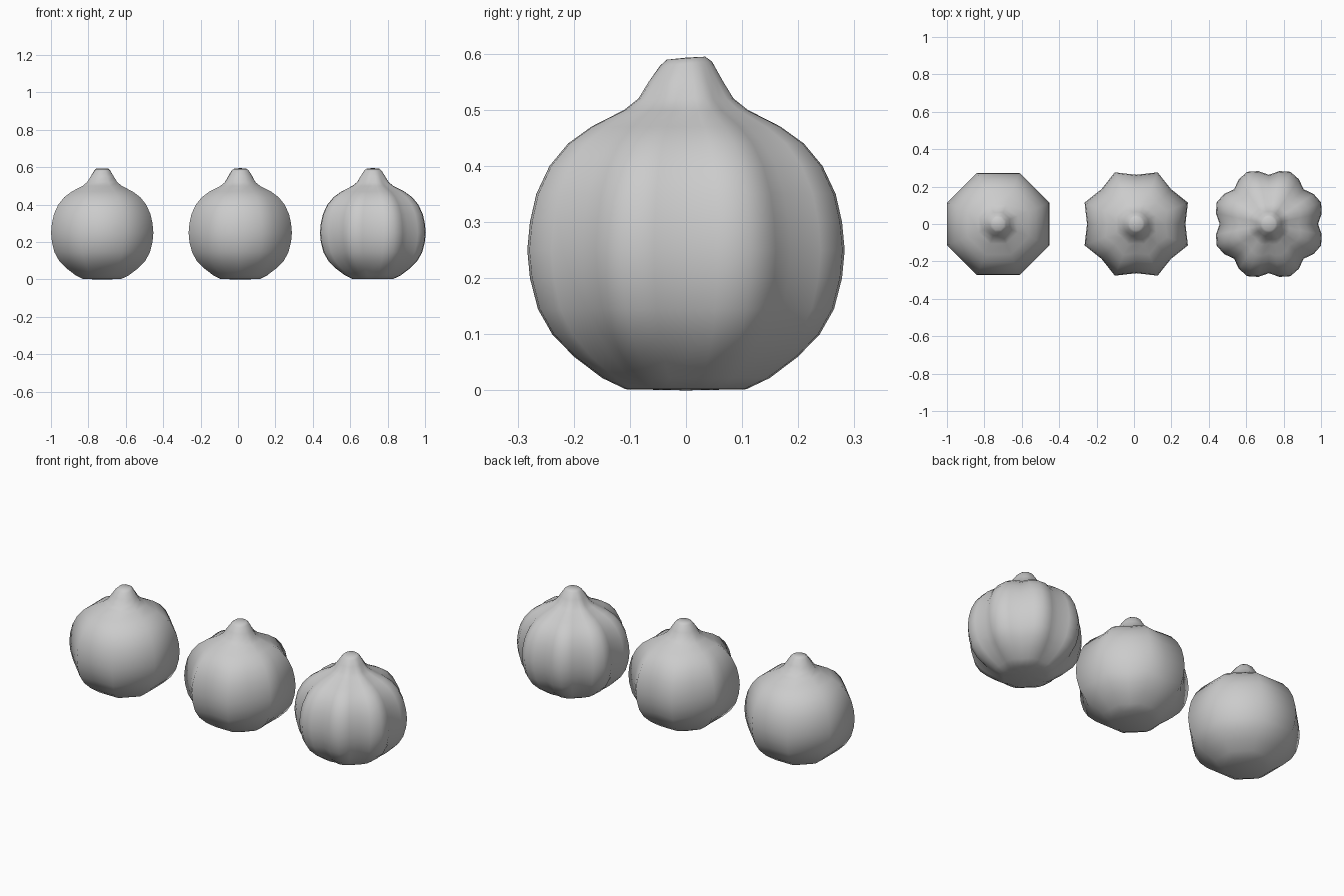
import bpy
import math

cube = bpy.data.objects.get("Cube")
if cube:
    bpy.data.objects.remove(cube, do_unlink=True)

# One pale grey skin for every bulb
skin = bpy.data.materials.new("pale_grey_skin")
skin.use_nodes = True
grey = (0.6, 0.6, 0.6, 1)
skin.diffuse_color = grey
skin.node_tree.nodes["Principled BSDF"].inputs["Base Color"].default_value = grey

# Bulb outline: (ridge radius, height, groove strength)
PROFILE = [
    (0.11, 0.002, 0.3), (0.155, 0.022, 0.6), (0.21, 0.06, 0.9),
    (0.252, 0.10, 1), (0.279, 0.145, 1), (0.294, 0.20, 1),
    (0.299, 0.25, 1), (0.294, 0.30, 1), (0.282, 0.35, 1),
    (0.257, 0.40, 1), (0.222, 0.44, 1), (0.178, 0.47, 1),
    (0.115, 0.50, 0.8), (0.088, 0.52, 0.6), (0.068, 0.55, 0.3),
    (0.046, 0.582, 0), (0.034, 0.592, 0),
]
LOBES = 8


def make_bulb(name, x, scale, grooves, base_height):
    """Loft a lobed bulb; grooves lists the radius loss round one lobe."""
    per_lobe = len(grooves)
    count = LOBES * per_lobe
    verts, faces = [], []
    for radius, z, strength in PROFILE:
        for i in range(count):
            angle = (i / per_lobe + 0.5) * math.tau / LOBES
            r = radius * scale * (1 - strength * grooves[i % per_lobe])
            y = r * math.sin(angle)
            # the tip leans slightly
            tilt = 0.08 * y if z > 0.58 else 0
            verts.append((r * math.cos(angle), y, z + tilt))
    for row in range(len(PROFILE) - 1):
        for i in range(count):
            a, b = row * count + i, row * count + (i + 1) % count
            faces.append((a, b, b + count, a + count))
    # root and tip caps
    root, tip = len(verts), len(verts) + 1
    verts += [(0, 0, base_height), (0, 0, 0.593)]
    last = (len(PROFILE) - 1) * count
    for i in range(count):
        j = (i + 1) % count
        faces += [(root, j, i), (tip, last + i, last + j)]
    mesh = bpy.data.meshes.new(name)
    mesh.from_pydata(verts, [], faces)
    mesh.materials.append(skin)
    mesh.shade_smooth()
    obj = bpy.data.objects.new(name, mesh)
    obj.location.x = x
    bpy.context.collection.objects.link(obj)


# From faceted to deeply lobed
make_bulb("faceted_bulb", -0.726, 0.99, [0], 0)
make_bulb("grooved_bulb", 0.012, 1, [0, 0.12], 0)
make_bulb("lobed_bulb", 0.721, 1.01, [0, 0.045, 0.13, 0.045], 0.015)
